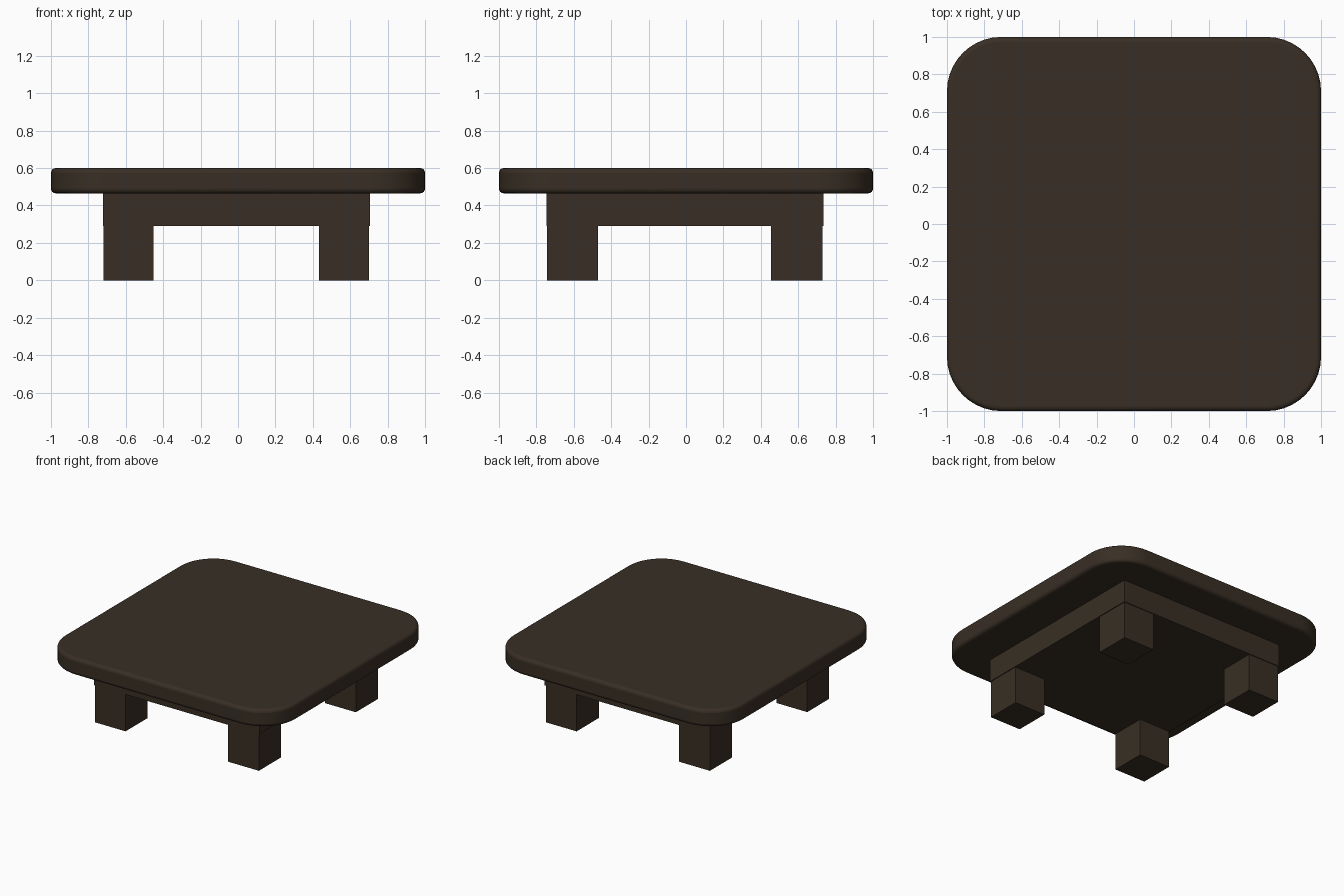
import bpy, bmesh, math

if "Cube" in bpy.data.objects:
    bpy.data.objects.remove(bpy.data.objects["Cube"])

wood = bpy.data.materials.new("dark brown wood")
wood.diffuse_color = (0.040, 0.028, 0.018, 1)
wood.use_nodes = True
wood.node_tree.nodes["Principled BSDF"].inputs["Base Color"].default_value = wood.diffuse_color


def add_object(name, bm):
    mesh = bpy.data.meshes.new(name)
    bmesh.ops.recalc_face_normals(bm, faces=bm.faces)
    bm.to_mesh(mesh)
    bm.free()
    mesh.materials.append(wood)
    obj = bpy.data.objects.new(name, mesh)
    bpy.context.collection.objects.link(obj)
    return obj


def box(name, lo, hi):
    bm = bmesh.new()
    bmesh.ops.create_cube(bm, size=1)
    for v in bm.verts:
        v.co = [(a + b) / 2 + c * (b - a) for a, b, c in zip(lo, hi, v.co)]
    return add_object(name, bm)


# Tabletop: rounded square slab with softened rims
R, STEPS, Z0, Z1 = 0.29, 10, 0.465, 0.60
bm = bmesh.new()
ring = []
for q, (sx, sy) in enumerate([(1, 1), (-1, 1), (-1, -1), (1, -1)]):
    for i in range(STEPS + 1):
        a = (q + i / STEPS) * math.pi / 2
        ring.append(bm.verts.new((sx * (1 - R) + R * math.cos(a),
                                  sy * (1 - R) + R * math.sin(a), Z0)))
base = bm.faces.new(ring)
ext = bmesh.ops.extrude_face_region(bm, geom=[base], use_keep_orig=True)
for v in ext["geom"]:
    if isinstance(v, bmesh.types.BMVert):
        v.co.z = Z1
top = add_object("tabletop", bm)
bev = top.modifiers.new("soft rim", "BEVEL")
bev.width = 0.025
bev.segments = 4
bev.limit_method = 'ANGLE'
bev.angle_limit = math.radians(60)
bpy.context.view_layer.objects.active = top
top.select_set(True)
bpy.ops.object.shade_smooth_by_angle(angle=math.radians(35))

# Solid apron block under the top
box("apron", (-0.722, -0.746, 0.29), (0.706, 0.736, 0.468))

# Four square legs
for side, x0, x1 in (("left", -0.718, -0.452), ("right", 0.434, 0.70)):
    for end, y0, y1 in (("front", -0.742, -0.471), ("back", 0.455, 0.73)):
        box(f"{end}_{side}_leg", (x0, y0, 0), (x1, y1, 0.29))
